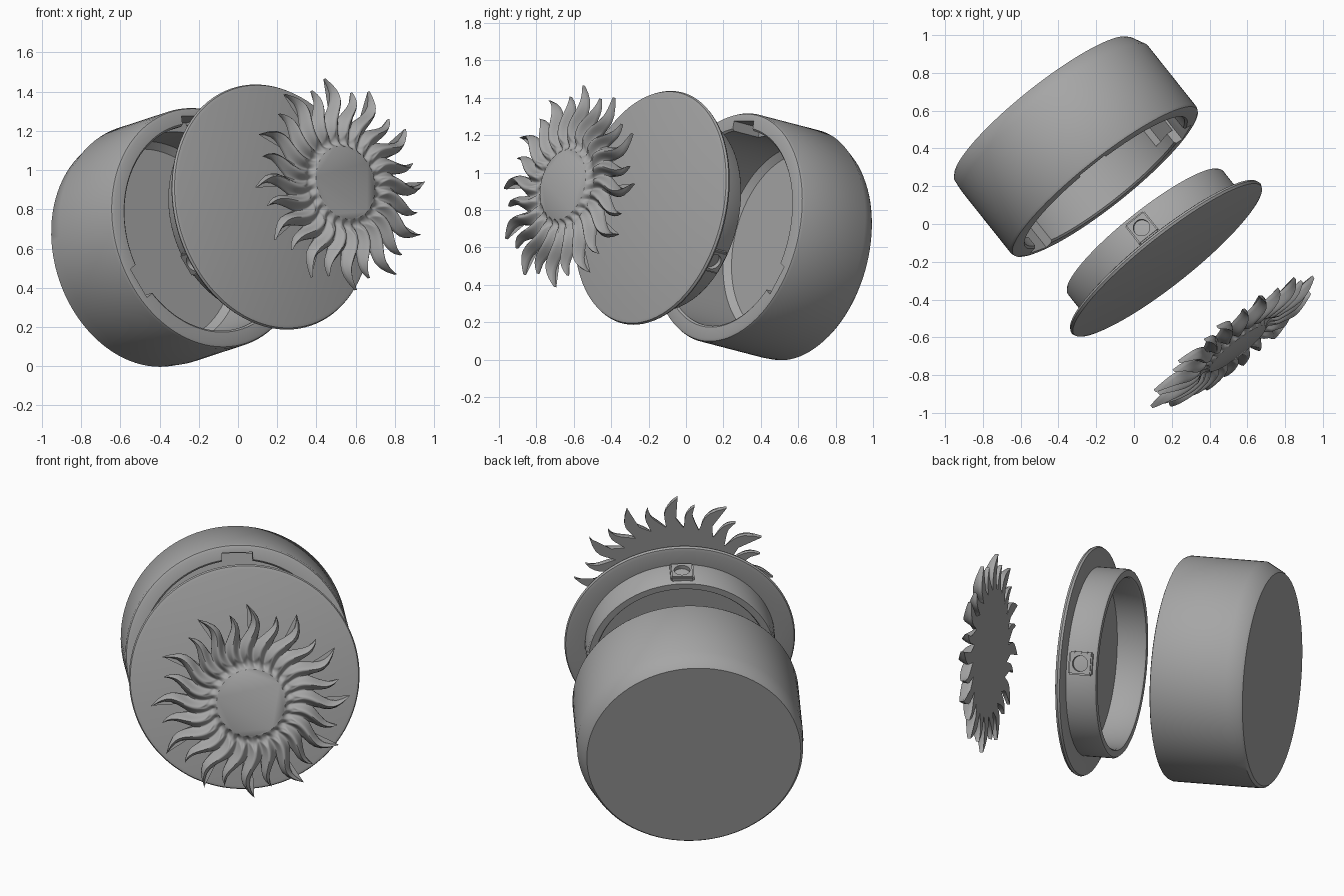
import bpy, bmesh, math
from mathutils import Matrix, Vector

if "Cube" in bpy.data.objects:
    bpy.data.objects.remove(bpy.data.objects["Cube"], do_unlink=True)

grey = bpy.data.materials.new("plain_grey")
grey.use_nodes = True
COLOUR = (0.38, 0.38, 0.38, 1)
grey.diffuse_color = COLOUR
grey.node_tree.nodes["Principled BSDF"].inputs["Base Color"].default_value = COLOUR

# Shared tilted axis: local z runs out through the lid, local y is up
n = Vector((0.61, -0.767, 0.2)).normalized()
u = Vector((0, 0, 1)).cross(n).normalized()
v = n.cross(u)
AXIS = Matrix.Translation((0.18, -0.195, 0.815)) @ Matrix((u, v, n)).transposed().to_4x4()
LATCH_ANGLES = [math.radians(a) for a in (90, 210, 330)]


def finish(name, bm, angle=35):
    bmesh.ops.recalc_face_normals(bm, faces=bm.faces)
    mesh = bpy.data.meshes.new(name)
    bm.to_mesh(mesh)
    bm.free()
    mesh.materials.append(grey)
    obj = bpy.data.objects.new(name, mesh)
    bpy.context.collection.objects.link(obj)
    obj.matrix_world = AXIS
    smooth(obj, angle)
    return obj


def smooth(obj, angle=35):
    bpy.ops.object.select_all(action='DESELECT')
    obj.select_set(True)
    bpy.context.view_layer.objects.active = obj
    bpy.ops.object.shade_smooth_by_angle(angle=math.radians(angle))


def lathe(profile, segments=96):
    """Spin (radius, z) points; both ends lie on the axis."""
    bm = bmesh.new()
    verts = [bm.verts.new((r, 0, z)) for r, z in profile]
    edges = [bm.edges.new(pair) for pair in zip(verts, verts[1:])]
    bmesh.ops.spin(bm, geom=verts + edges, cent=(0, 0, 0), axis=(0, 0, 1),
                   angle=2 * math.pi, steps=segments)
    bmesh.ops.remove_doubles(bm, verts=bm.verts, dist=0.0005)
    return bm


def block(bm, angle, radius, z, size):
    """Box at an angle round the axis; size is radial, tangential, axial."""
    place = Matrix.Rotation(angle, 4, 'Z') @ Matrix.Translation((radius, 0, z))
    return bmesh.ops.create_cube(bm, size=1, matrix=place @ Matrix.Diagonal((*size, 1)))


def cut(obj, cutter):
    cutter.hide_render = True
    mod = obj.modifiers.new("cut", 'BOOLEAN')
    mod.operation = 'DIFFERENCE'
    mod.object = cutter
    mod.solver = 'EXACT'
    bpy.context.view_layer.update()
    bpy.ops.object.select_all(action='DESELECT')
    obj.select_set(True)
    bpy.context.view_layer.objects.active = obj
    bpy.ops.object.modifier_apply(modifier=mod.name)
    bpy.data.objects.remove(cutter, do_unlink=True)
    smooth(obj)


# Hollow container with a chamfered foot
RIM = -0.54
FOOT = RIM - 0.53
bm = lathe([(0, FOOT), (0.592, FOOT), (0.605, FOOT + 0.015), (0.626, RIM - 0.44),
            (0.626, RIM - 0.02), (0.62, RIM - 0.006), (0.605, RIM), (0.545, RIM),
            (0.535, RIM - 0.01), (0.535, RIM - 0.42), (0.5, RIM - 0.45), (0, RIM - 0.45)])
for vert in bm.verts:
    if vert.co.z < FOOT + 0.03:          # foot sits slightly off centre
        vert.co.x -= 0.015
        vert.co.y -= 0.015
container = finish("container", bm)

# Entry slots in the rim and the turning grooves that lead off them
bm = bmesh.new()
for a in LATCH_ANGLES:
    block(bm, a, 0.53, RIM - 0.08, (0.1, 0.17, 0.2))
cut(container, finish("slot_cutter", bm))
bm = bmesh.new()
for a in LATCH_ANGLES:
    block(bm, a - 0.2, 0.53, RIM - 0.125, (0.085, 0.2, 0.11))
cut(container, finish("groove_cutter", bm))

# Lid: thin flange with a hollow skirt behind it
finish("lid", lathe([(0, 0), (0.615, 0), (0.632, -0.005), (0.638, -0.018), (0.632, -0.03),
                     (0.615, -0.035), (0.525, -0.035), (0.525, -0.195), (0.518, -0.205),
                     (0.482, -0.205), (0.475, -0.195), (0.475, -0.04), (0, -0.04)]))

# Square latch pads with round sockets
for i, a in enumerate(LATCH_ANGLES):
    bm = bmesh.new()
    block(bm, a, 0.524, -0.118, (0.048, 0.13, 0.135))
    bmesh.ops.bevel(bm, geom=bm.edges[:], offset=0.008, segments=2, affect='EDGES')
    pad = finish(f"latch_pad_{i + 1}", bm)
    bm = bmesh.new()
    place = (Matrix.Rotation(a, 4, 'Z') @ Matrix.Translation((0.56, 0, -0.118))
             @ Matrix.Rotation(math.pi / 2, 4, 'Y'))
    bmesh.ops.create_cone(bm, cap_ends=True, segments=32, radius1=0.044, radius2=0.044,
                          depth=0.2, matrix=place)
    cut(pad, finish("socket_cutter", bm))

# Sunburst: raised disc with wavy, ridged flame rays and a flat back
RAYS, STEPS, RINGS = 24, 14, 26
DISC, BACK = 0.19, 0.55


def sun_point(k, f):
    """Front point at angular step k and fraction f from disc to ray edge."""
    theta = 2 * math.pi * k / (RAYS * STEPS)
    phase = k / STEPS
    ridge = abs(1 - 2 * (phase % 1))     # 1 on a ray, 0 in a valley
    tip = 0.55 if round(phase) % 2 == 0 else 0.5
    edge = 0.345 + (tip - 0.345) * ridge ** 1.35
    r = DISC + (edge - DISC) * f
    theta += 0.075 * math.sin(math.tau * (r - DISC) / 0.34)
    wave = 0.5 - 0.5 * math.cos(math.pi * ridge)
    ray = 0.028 + 0.04 * wave * math.sin(math.pi * min(1, 0.15 + f * 0.75))
    blend = min(1, f / 0.25)
    z = 0.055 * (1 - blend) + ray * blend - 0.014 * math.sin(math.pi * blend)
    z *= 1 - 0.55 * f ** 6               # rounded outer lip
    return Vector((r * math.cos(theta), r * math.sin(theta), BACK + z))


bm = bmesh.new()
count = RAYS * STEPS
rows = [[bm.verts.new(sun_point(k, j / RINGS)) for k in range(count)] for j in range(RINGS + 1)]
rows.append([bm.verts.new((p.co.x, p.co.y, BACK)) for p in rows[-1]])
rows.append([bm.verts.new((p.co.x, p.co.y, BACK)) for p in rows[0]])
for inner, outer in zip(rows, rows[1:]):
    for k in range(count):
        m = (k + 1) % count
        bm.faces.new((inner[k], outer[k], outer[m], inner[m]))
bm.faces.new(rows[0])
bm.faces.new(rows[-1])
finish("sunburst", bm, 50)
